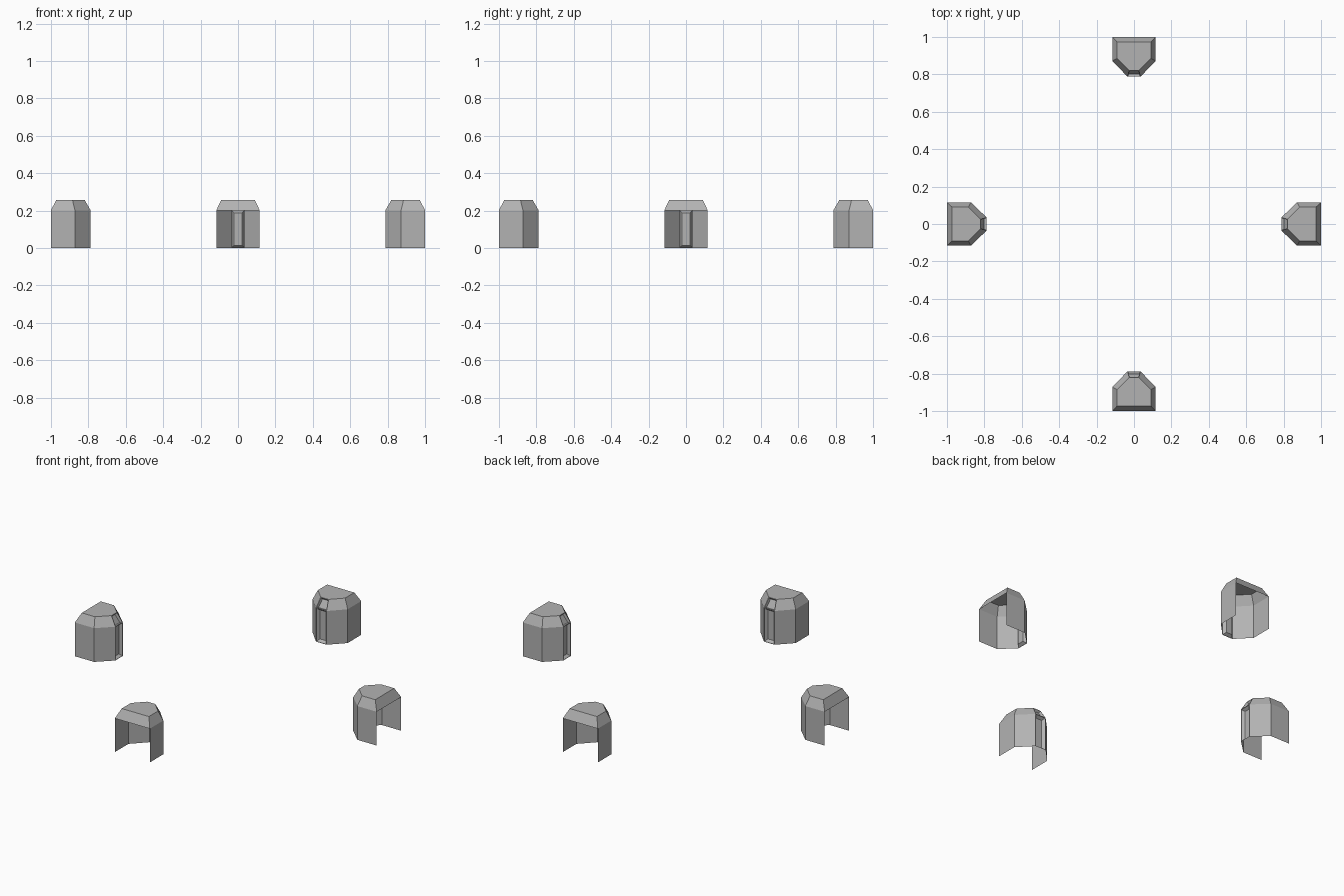
import bpy, bmesh, math
from mathutils import Matrix

if "Cube" in bpy.data.objects:
    bpy.data.objects.remove(bpy.data.objects["Cube"])

# Half outline of a corner cap at -y: outer end, side end, nose
LOWER = [(0.116, -1.0), (0.116, -0.872), (0.035, -0.788)]
UPPER = [(0.09, -0.972), (0.09, -0.885), (0.026, -0.82)]
H_WALL, H_TOP = 0.202, 0.257

# Dark grey finish
grey = bpy.data.materials.new("dark_grey")
grey.diffuse_color = (0.45, 0.45, 0.45, 1)
grey.use_nodes = True
grey.node_tree.nodes["Principled BSDF"].inputs["Base Color"].default_value = grey.diffuse_color


def ring(bm, half, z):
    pts = half + [(-x, y) for x, y in reversed(half)]
    return [bm.verts.new((x, y, z)) for x, y in pts]


def build_cap(name, angle):
    bm = bmesh.new()
    base, rim, top = ring(bm, LOWER, 0), ring(bm, LOWER, H_WALL), ring(bm, UPPER, H_TOP)
    bm.faces.new(top)
    nose = []
    for i in range(6):
        j = (i + 1) % 6
        # sloped shoulder all round
        slope = bm.faces.new((rim[i], rim[j], top[j], top[i]))
        # walls, leaving the outer end and underside open
        wall = bm.faces.new((base[i], base[j], rim[j], rim[i])) if i < 5 else None
        if i == 2:
            nose = [(wall, 0.003, 0.017, -0.016), (slope, 0.003, 0.006, -0.014)]
    bm.normal_update()
    # recessed panels in the nose
    for face, border, bevel, depth in nose:
        bmesh.ops.inset_individual(bm, faces=[face], thickness=border, depth=0)
        bmesh.ops.inset_individual(bm, faces=[face], thickness=bevel, depth=depth)
    bmesh.ops.rotate(bm, verts=bm.verts, cent=(0, 0, 0),
                     matrix=Matrix.Rotation(angle, 3, 'Z'))
    mesh = bpy.data.meshes.new(name)
    bm.to_mesh(mesh)
    bm.free()
    mesh.materials.append(grey)
    bpy.context.collection.objects.link(bpy.data.objects.new(name, mesh))


# Four caps around the centre
for k, side in enumerate(("front", "right", "back", "left")):
    build_cap(side + "_cap", k * math.pi / 2)
